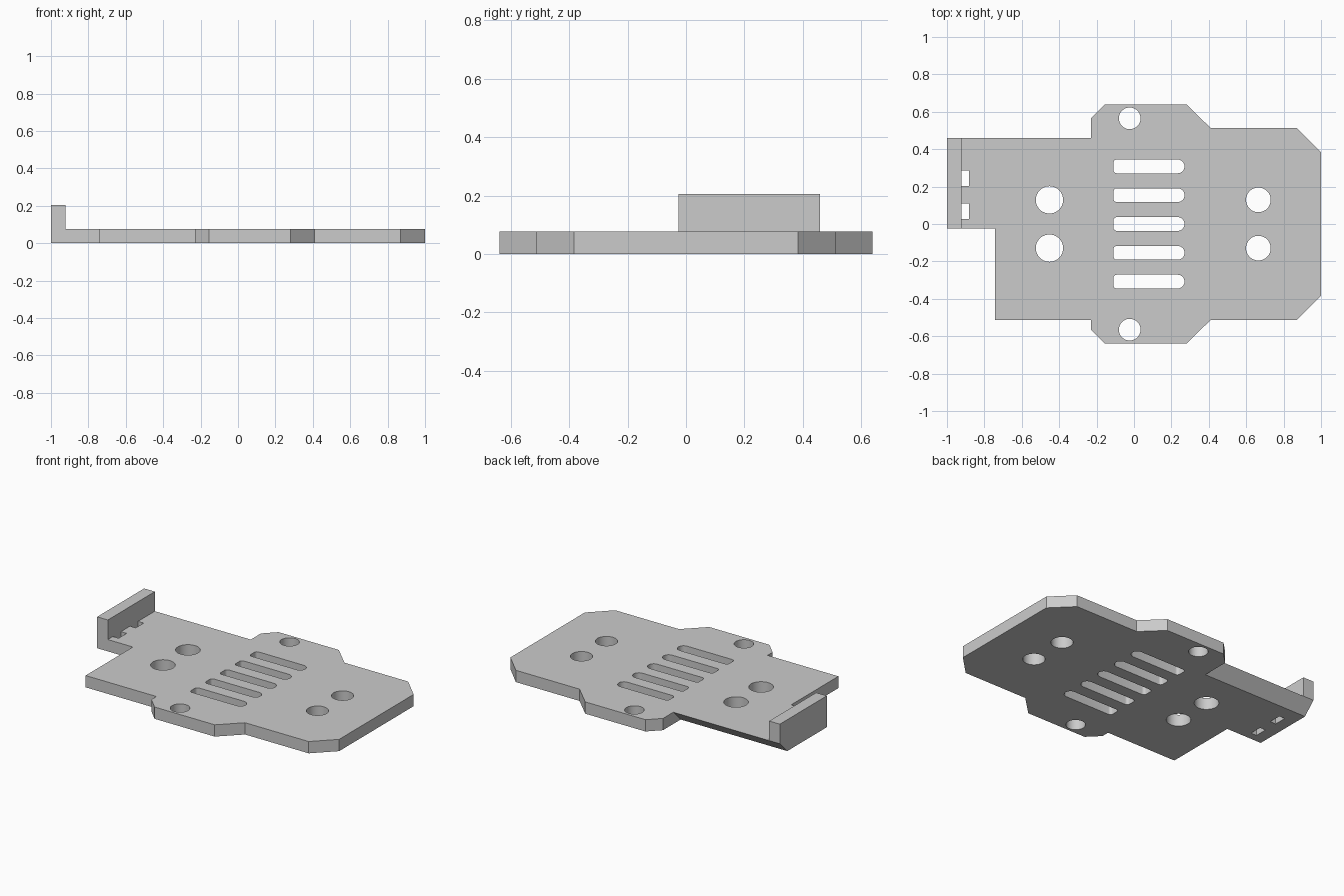
import bpy
import bmesh
from math import cos, sin, pi, radians

if "Cube" in bpy.data.objects:
    bpy.data.objects.remove(bpy.data.objects["Cube"])

THICK = 0.077
WALL_TOP = 0.205

grey = bpy.data.materials.new("plain_grey")
grey.use_nodes = True
colour = (0.6, 0.6, 0.6, 1)
grey.diffuse_color = colour
grey.node_tree.nodes["Principled BSDF"].inputs["Base Color"].default_value = colour


def prism(name, outlines, z0, z1):
    """Extrude closed xy outlines (counter-clockwise) between two heights."""
    bm = bmesh.new()
    for pts in outlines:
        face = bm.faces.new([bm.verts.new((x, y, z0)) for x, y in pts])
        top = bmesh.ops.extrude_face_region(bm, geom=[face], use_keep_orig=True)
        for v in top["geom"]:
            if isinstance(v, bmesh.types.BMVert):
                v.co.z = z1
    bmesh.ops.recalc_face_normals(bm, faces=bm.faces)
    mesh = bpy.data.meshes.new(name)
    bm.to_mesh(mesh)
    bm.free()
    mesh.materials.append(grey)
    obj = bpy.data.objects.new(name, mesh)
    bpy.context.collection.objects.link(obj)
    return obj


def arc(cx, cy, r, a0, a1, n):
    steps = [radians(a0 + (a1 - a0) * i / n) for i in range(n + 1)]
    return [(cx + r * cos(a), cy + r * sin(a)) for a in steps]


def circle(cx, cy, r, n=48):
    return arc(cx, cy, r, 0, 360, n)[:-1]


def box(x0, x1, y0, y1):
    return [(x0, y0), (x1, y0), (x1, y1), (x0, y1)]


def slot(cy, x0=-0.11, x1=0.27, h=0.037, r=0.018):
    """Fully round right end, lightly rounded left corners."""
    return (arc(x1 - h, cy, h, -90, 90, 16)
            + arc(x0 + r, cy + h - r, r, 90, 180, 4)
            + arc(x0 + r, cy - h + r, r, 180, 270, 4))


def combine(target, other, operation):
    mod = target.modifiers.new(operation.lower(), "BOOLEAN")
    mod.operation = operation
    mod.solver = "EXACT"
    mod.object = other
    bpy.context.view_layer.objects.active = target
    bpy.ops.object.modifier_apply(modifier=mod.name)
    bpy.data.objects.remove(other)


# Base plate: mirrored flanks, with an offset arm at the left end
flank = [(-0.23, -0.565), (-0.155, -0.64), (0.28, -0.64),
         (0.41, -0.513), (0.87, -0.513), (1, -0.384)]
arm = [(-0.23, 0.46), (-1, 0.46), (-1, -0.025), (-0.742, -0.025),
       (-0.742, -0.513), (-0.23, -0.513)]
outline = flank + [(x, -y) for x, y in reversed(flank)] + arm
plate = prism("base_plate", [outline], 0, THICK)

# Undercut along the back edge of the arm
for v in plate.data.vertices:
    if v.co.z < 0.01 and abs(v.co.y - 0.46) < 0.001:
        v.co.y -= THICK

# Upright end wall
wall = prism("end_wall", [box(-1, -0.923, -0.025, 0.46)], THICK, WALL_TOP)
combine(plate, wall, "UNION")

# Mounting holes, vent slots and strap notches
cuts = [slot(i * 0.154) for i in range(-2, 3)]
for side in (-1, 1):
    cuts += [circle(-0.452, side * 0.129, 0.073),
             circle(0.665, side * 0.129, 0.066),
             circle(-0.023, side * 0.565, 0.058)]
cuts += [box(-0.923, -0.882, y, y + 0.083) for y in (0.027, 0.204)]
cutter = prism("hole_cutter", cuts, -0.1, THICK + 0.02)
cutter.hide_render = True
combine(plate, cutter, "DIFFERENCE")

# Smooth hole walls, crisp edges elsewhere
bpy.ops.object.select_all(action="DESELECT")
plate.select_set(True)
bpy.context.view_layer.objects.active = plate
bpy.ops.object.shade_smooth_by_angle(angle=radians(30))
